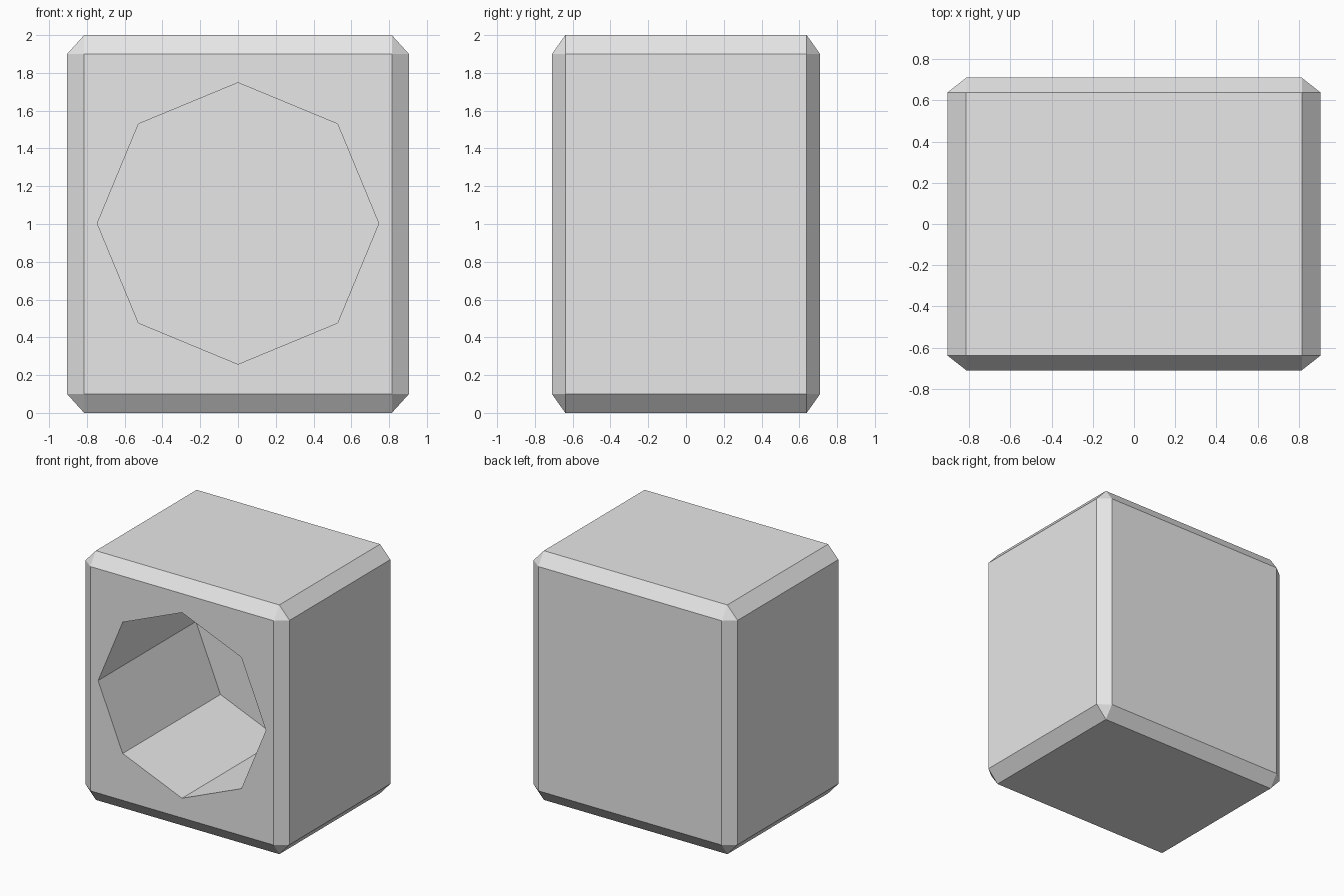
import bpy
import math

default = bpy.data.objects.get("Cube")
if default:
    bpy.data.objects.remove(default, do_unlink=True)

WIDTH, DEPTH, HEIGHT = 1.81, 1.42, 2.0
HOLE_RADIUS, HOLE_Z, HOLE_FLOOR = 0.745, 1.003, 0.53

grey = bpy.data.materials.new("plain grey")
grey.use_nodes = True
colour = (0.8, 0.8, 0.8, 1)
grey.diffuse_color = colour
grey.node_tree.nodes["Principled BSDF"].inputs["Base Color"].default_value = colour

# Chamfered block: the bevel is in unit space, so it stretches with the block
bpy.ops.mesh.primitive_cube_add(size=1, location=(0, 0, HEIGHT / 2))
block = bpy.context.object
block.name = "hollow_block"
block.scale = (WIDTH, DEPTH, HEIGHT)
block.data.materials.append(grey)
bevel = block.modifiers.new("chamfer", 'BEVEL')
bevel.width = 0.05
bevel.segments = 1

# Octagonal cutter, open to the front and stopping short of the back
front = -DEPTH / 2 - 0.2
bpy.ops.mesh.primitive_cylinder_add(
    vertices=8, radius=HOLE_RADIUS, depth=HOLE_FLOOR - front,
    location=(0, (HOLE_FLOOR + front) / 2, HOLE_Z), rotation=(math.pi / 2, 0, 0))
cutter = bpy.context.object
cutter.name = "recess_cutter"
cutter.hide_render = True
cutter.data.materials.append(grey)

# Cut the recess, then discard the cutter
recess = block.modifiers.new("recess", 'BOOLEAN')
recess.operation = 'DIFFERENCE'
recess.solver = 'EXACT'
recess.object = cutter
bpy.ops.object.select_all(action='DESELECT')
block.select_set(True)
bpy.context.view_layer.objects.active = block
for modifier in ("chamfer", "recess"):
    bpy.ops.object.modifier_apply(modifier=modifier)
bpy.data.objects.remove(cutter, do_unlink=True)
bpy.ops.object.transform_apply(location=True, rotation=False, scale=True)
bpy.ops.object.shade_flat()
